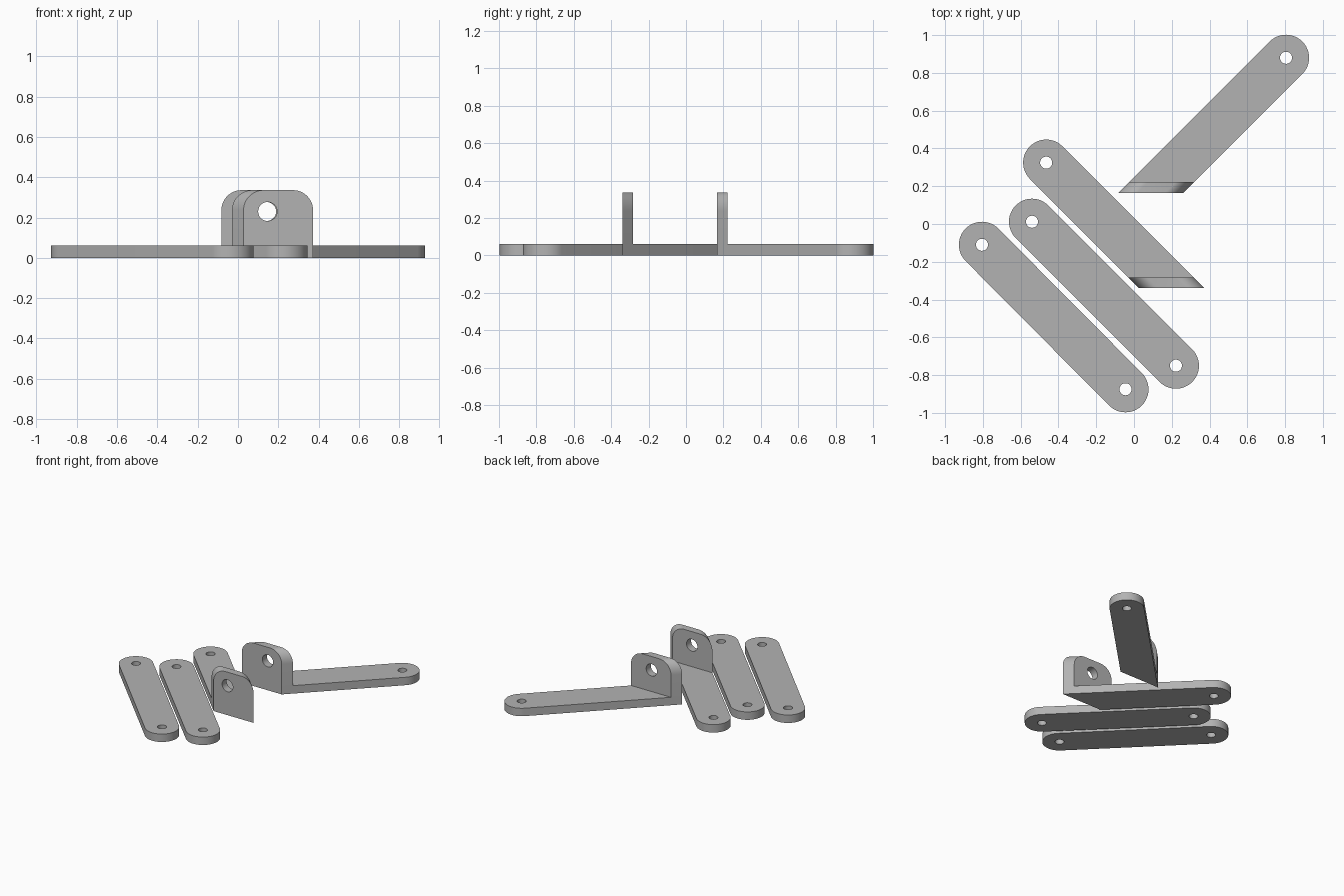
import bpy, bmesh, math
from mathutils import Vector

if "Cube" in bpy.data.objects:
    bpy.data.objects.remove(bpy.data.objects["Cube"])

THICK, HEIGHT = 0.062, 0.336       # arm thickness, tab height
R, HOLE, PIN = 0.122, 0.032, 0.047  # arm end radius, arm hole, tab hole
CORNER = 0.1                       # tab corner radius

grey = bpy.data.materials.new("metal grey")
grey.diffuse_color = (0.45, 0.45, 0.45, 1)
grey.use_nodes = True
grey.node_tree.nodes["Principled BSDF"].inputs["Base Color"].default_value = grey.diffuse_color


def arc(cx, cy, r, start, end, n):
    return [(cx + r * math.cos(start + (end - start) * i / n),
             cy + r * math.sin(start + (end - start) * i / n)) for i in range(n + 1)]


def circle(cx, cy, r, n=32):
    return arc(cx, cy, r, 0, 2 * math.pi, n)[:-1]


def solid(name, loops):
    """Each loop is (3D points, sweep vector); first is the outline, others are holes."""
    bm = bmesh.new()
    caps = ([], [])
    for points, sweep in loops:
        ends = [[bm.verts.new(Vector(p) + Vector(sweep) * k) for p in points] for k in (0, 1)]
        n = len(points)
        for ring, edges in zip(ends, caps):
            edges += [bm.edges.new((ring[i], ring[(i + 1) % n])) for i in range(n)]
        a, b = ends
        for i in range(n):
            j = (i + 1) % n
            bm.faces.new((a[i], a[j], b[j], b[i]))
    for edges in caps:
        bmesh.ops.triangle_fill(bm, edges=edges, use_beauty=True)
    bmesh.ops.recalc_face_normals(bm, faces=bm.faces)
    mesh = bpy.data.meshes.new(name)
    bm.to_mesh(mesh)
    bm.free()
    mesh.materials.append(grey)
    ob = bpy.data.objects.new(name, mesh)
    bpy.context.collection.objects.link(ob)
    return ob


def flat(points):
    return [(x, y, 0) for x, y in points], (0, 0, THICK)


def link_bar(name, a, b):
    """Flat bar with two round ends and a hole at each."""
    t = math.atan2(b[1] - a[1], b[0] - a[0])
    h = math.pi / 2
    outline = arc(*a, R, t + h, t + 3 * h, 24) + arc(*b, R, t - h, t + h, 24)
    return solid(name, [flat(outline), flat(circle(*a, HOLE)), flat(circle(*b, HOLE))])


def bracket(name, end, side, y_front, y_back, pin_x):
    """Diagonal bar cut square to y, with an upright skewed tab; side is its x direction."""
    cx, cy = end
    t = math.atan2(-1, side)
    h = math.pi / 2
    outline = arc(cx, cy, R, t + h, t + 3 * h, 24)
    # run both long edges down to the back of the tab
    outline += [(x + side * (y - y_back), y_back) for x, y in (outline[-1], outline[0])]
    solid(name + "_arm", [flat(outline), flat(circle(cx, cy, HOLE))])

    # tab outline on the front plane, swept diagonally to the back plane
    mid = cx + side * (cy - y_front)
    x0, x1 = mid - R * math.sqrt(2), mid + R * math.sqrt(2)
    top = HEIGHT - CORNER
    profile = [(x0, 0), (x1, 0)]
    profile += arc(x1 - CORNER, top, CORNER, 0, h, 12)
    profile += arc(x0 + CORNER, top, CORNER, h, 2 * h, 12)
    depth = y_back - y_front
    solid(name + "_tab", [
        ([(x, y_front, z) for x, z in profile], (-side * depth, depth, 0)),
        ([(x, y_front, z) for x, z in circle(pin_x, 0.23, PIN)], (0, depth, 0))])


# Loose link bars
link_bar("outer_link", (-0.805, -0.11), (-0.045, -0.875))
link_bar("inner_link", (-0.54, 0.012), (0.222, -0.75))

# Upright-tab brackets
bracket("front_bracket", (-0.465, 0.325), 1, -0.34, -0.283, 0.147)
bracket("rear_bracket", (0.805, 0.88), -1, 0.165, 0.222, 0.142)

# Smooth rounded sides, keep edges crisp
for ob in bpy.context.collection.objects:
    ob.select_set(True)
    bpy.context.view_layer.objects.active = ob
bpy.ops.object.shade_smooth_by_angle(angle=math.radians(30))
